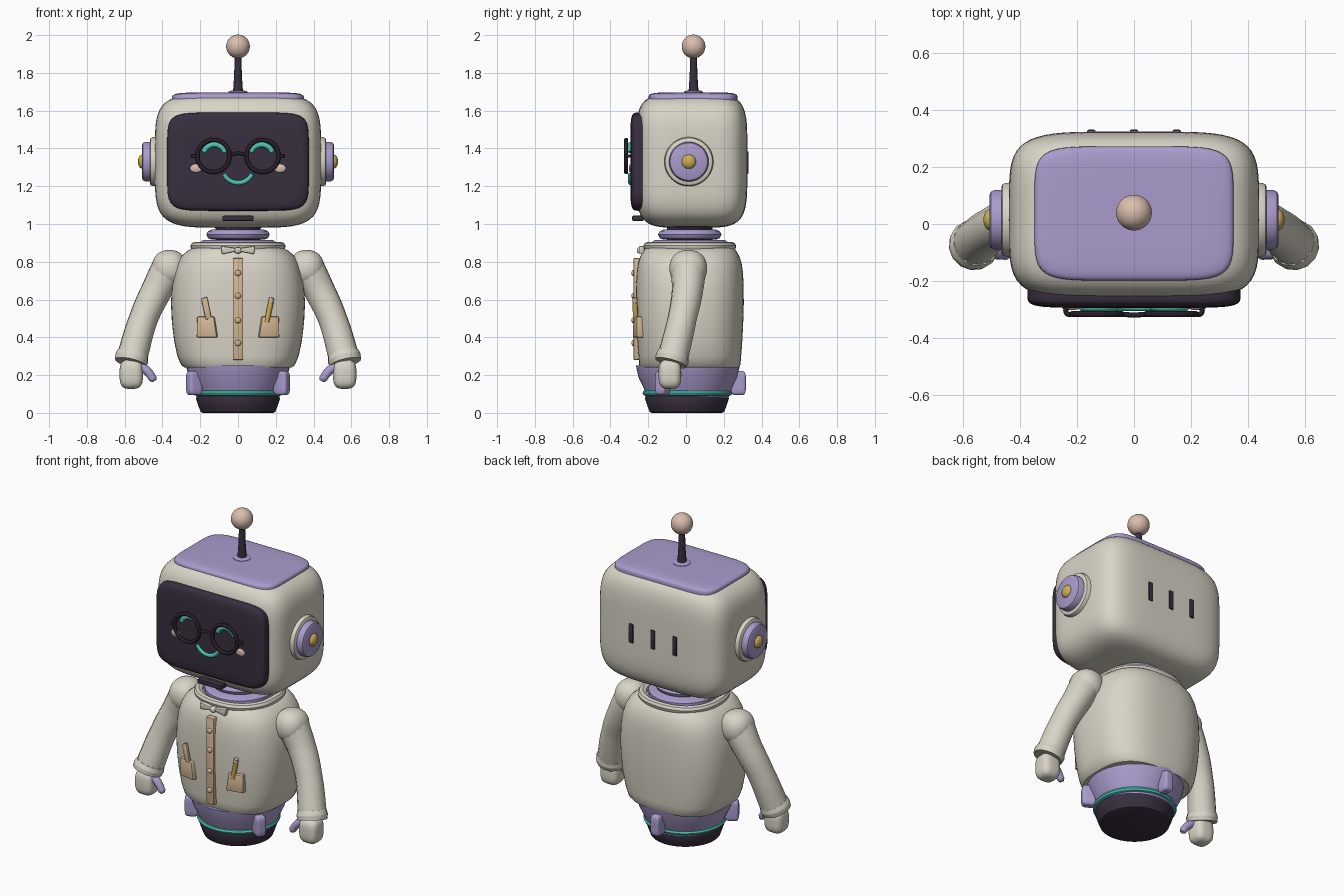
import bpy, bmesh
from math import sin, cos, pi, radians, copysign
from mathutils import Vector

if "Cube" in bpy.data.objects:
    bpy.data.objects.remove(bpy.data.objects["Cube"])


def material(name, *rgb):
    m = bpy.data.materials.new(name)
    m.use_nodes = True
    m.diffuse_color = (*rgb, 1)
    m.node_tree.nodes["Principled BSDF"].inputs["Base Color"].default_value = (*rgb, 1)
    return m


CREAM = material("warm cream", .70, .66, .57)
LILAC = material("lilac", .40, .33, .61)
DARK = material("dark plum", .04, .028, .05)
TEAL = material("teal", .08, .55, .47)
GOLD = material("gold", .60, .43, .09)
TAN = material("tan", .66, .48, .30)
PINK = material("pale pink", .70, .51, .42)
FRAME = material("frame black", .02, .014, .02)
made = []


def finish(name, bm, mat, loc=(0, 0, 0), rot=(0, 0, 0)):
    bmesh.ops.recalc_face_normals(bm, faces=bm.faces)
    mesh = bpy.data.meshes.new(name)
    bm.to_mesh(mesh)
    bm.free()
    mesh.materials.append(mat)
    obj = bpy.data.objects.new(name, mesh)
    obj.location, obj.rotation_euler = loc, rot
    bpy.context.collection.objects.link(obj)
    made.append(obj)
    return obj


def soft_box(name, loc, half, p, mat, cuts=10, rot=(0, 0, 0)):
    """Cube grid pushed onto a superellipsoid of power p."""
    bm = bmesh.new()
    bmesh.ops.create_cube(bm, size=2)
    bmesh.ops.subdivide_edges(bm, edges=bm.edges, cuts=cuts, use_grid_fill=True)
    for v in bm.verts:
        n = sum(abs(c) ** p for c in v.co) ** (1 / p)
        v.co = Vector(c / n * h for c, h in zip(v.co, half))
    return finish(name, bm, mat, loc, rot)


def loft(name, rings, mat, loc=(0, 0, 0), rot=(0, 0, 0), p=2, n=48):
    """Stack superelliptical rings of (height, x radius, y radius)."""
    bm = bmesh.new()
    loops = []
    for z, rx, ry in rings:
        loop = []
        for i in range(n):
            c, s = cos(2 * pi * i / n), sin(2 * pi * i / n)
            x, y = (copysign(abs(t) ** (2 / p), t) for t in (c, s))
            loop.append(bm.verts.new((rx * x, ry * y, z)))
        loops.append(loop)
    for a, b in zip(loops, loops[1:]):
        for i in range(n):
            j = (i + 1) % n
            bm.faces.new((a[i], a[j], b[j], b[i]))
    bm.faces.new(loops[0])
    bm.faces.new(loops[-1])
    return finish(name, bm, mat, loc, rot)


def lathe(name, profile, mat, loc=(0, 0, 0), rot=(0, 0, 0)):
    return loft(name, [(z, r, r) for z, r in profile], mat, loc, rot)


def tube(name, points, radii, mat, closed=False):
    """Smooth curve through the points, turned into a mesh."""
    cu = bpy.data.curves.new(name, "CURVE")
    cu.dimensions, cu.bevel_depth, cu.bevel_resolution = "3D", 1, 5
    cu.use_fill_caps, cu.resolution_u = True, 8
    sp = cu.splines.new("BEZIER")
    sp.use_cyclic_u = closed
    sp.bezier_points.add(len(points) - 1)
    for i, (bp, co) in enumerate(zip(sp.bezier_points, points)):
        bp.co = co
        bp.radius = radii[i] if isinstance(radii, (list, tuple)) else radii
        bp.handle_left_type = bp.handle_right_type = "AUTO"
    tmp = bpy.data.objects.new(name + "_path", cu)
    bpy.context.collection.objects.link(tmp)
    bpy.context.view_layer.update()
    bm = bmesh.new()
    bm.from_mesh(tmp.to_mesh())
    tmp.to_mesh_clear()
    bpy.data.objects.remove(tmp)
    bmesh.ops.remove_doubles(bm, verts=bm.verts, dist=.0001)
    return finish(name, bm, mat)


def arc(name, x, y, z, r, start, end, thick, mat):
    full = end - start >= 360
    n = 12
    steps = [radians(start + (end - start) * i / n) for i in range(n if full else n + 1)]
    return tube(name, [(x + r * cos(a), y, z + r * sin(a)) for a in steps], thick, mat, full)


def plate(name, outline, depth, loc, mat, turn=0, bevel=.006):
    """Front-facing outline given thickness and softened edges."""
    bm = bmesh.new()
    face = bm.faces.new([bm.verts.new((x, -depth / 2, z)) for x, z in outline])
    ext = bmesh.ops.extrude_face_region(bm, geom=[face])["geom"]
    bmesh.ops.translate(bm, vec=(0, depth, 0), verts=[g for g in ext if isinstance(g, bmesh.types.BMVert)])
    bmesh.ops.bevel(bm, geom=bm.edges[:], offset=bevel, segments=2, affect="EDGES", profile=.5)
    return finish(name, bm, mat, loc, (0, 0, turn))


def bar(name, w, h, depth, loc, mat, bevel=.006):
    return plate(name, [(-w, -h), (w, -h), (w, h), (-w, h)], depth, loc, mat, 0, bevel)


# Head, crown panel and face screen
soft_box("head", (0, .03, 1.335), (.44, .295, .355), 5, CREAM, 22)
soft_box("crown_panel", (0, .037, 1.65), (.35, .236, .047), 6, LILAC, 18)
soft_box("face_screen", (0, -.225, 1.33), (.375, .07, .26), 7, DARK, 18)
bar("chin_slot", .083, .014, .06, (0, -.255, 1.03), DARK)
for i in (-1, 0, 1):
    bar("back_vent", .015, .06, .04, (i * .15, .312, 1.325), DARK)

# Antenna
lathe("antenna_base", [(1.68, .055), (1.7, .05), (1.707, .035)], LILAC, (0, .04, 0))
lathe("antenna_rod", [(1.69, .027), (1.78, .021), (1.9, .017)], DARK, (0, .04, 0))
soft_box("antenna_ball", (0, .04, 1.94), (.063, .063, .063), 2, PINK)

# Ears, eyes, cheeks and spectacles
for side, s in (("left", 1), ("right", -1)):
    at, turn = (0, .015, 1.33), (0, s * pi / 2, 0)
    lathe(side + "_ear_flange", [(.38, .13), (.45, .13), (.462, .125), (.467, .115)], CREAM, at, turn)
    lathe(side + "_ear_disc", [(.44, .105), (.49, .105), (.503, .099), (.508, .088)], LILAC, at, turn)
    soft_box(side + "_ear_knob", (s * .505, .015, 1.33), (.025, .038, .038), 2, GOLD)
    arc(side + "_eye", s * .125, -.293, 1.36, .06, 20, 160, .014, TEAL)
    soft_box(side + "_cheek", (s * .222, -.294, 1.295), (.032, .009, .023), 2, PINK)
    arc(side + "_spectacle_rim", s * .13, -.317, 1.36, .085, 0, 360, .011, FRAME)
    tube(side + "_spectacle_hinge", [(s * .215, -.317, 1.36), (s * .236, -.315, 1.36),
                                     (s * .238, -.285, 1.36)], .009, FRAME)
tube("spectacle_bridge", [(-.046, -.317, 1.365), (0, -.32, 1.374), (.046, -.317, 1.365)], .009, FRAME)
arc("smile", 0, -.294, 1.3, .082, 205, 335, .012, TEAL)

# Neck
lathe("neck_post", [(.88, .12), (1.03, .12)], DARK, (0, .02, 0))
lathe("neck_ring", [(.918, .14), (.925, .158), (.945, .168), (.962, .158), (.97, .14)], LILAC, (0, .02, 0))
lathe("shoulder_disc", [(.85, .2), (.905, .2), (.915, .185)], LILAC, (0, .02, 0))

# Coat with its rolled collar
loft("coat", [(.24, .285, .258), (.255, .302, .268), (.3, .321, .272), (.38, .338, .278),
              (.48, .35, .283), (.58, .355, .286), (.67, .35, .285), (.74, .338, .282),
              (.79, .322, .275), (.83, .3, .262), (.86, .265, .245), (.875, .235, .23)],
     CREAM, (0, .02, 0), p=2.7, n=64)
loft("collar", [(.855, .238, .232), (.868, .249, .242), (.885, .252, .246), (.9, .243, .238),
                (.905, .225, .22), (.895, .205, .2), (.86, .2, .195)], CREAM, (0, .02, 0), p=2.3)

# Button strip, bow and pockets
bar("button_strip", .027, .27, .05, (0, -.253, .55), TAN)
for z in (.37, .49, .62, .74):
    soft_box("button", (0, -.279, z), (.016, .01, .016), 2, TAN, 5)
soft_box("bow_knot", (0, -.24, .86), (.018, .02, .016), 3, CREAM, 5)
for s in (1, -1):
    plate("bow_wing", [(s * .012, -.008), (s * .085, -.022), (s * .09, .022), (s * .012, .01)],
          .03, (0, -.235, .862), CREAM)
    plate("pocket", [(-.055, -.055), (.055, -.055), (.045 + s * .007, .055), (-.045 + s * .007, .055)],
          .05, (s * .161, -.247, .455), TAN, s * .2)
plate("pocket_tool", [(-.017, 0), (.017, 0), (-.008, .12), (-.04, .11)], .018, (-.155, -.268, .495), TAN)
tube("pencil", [(.152, -.266, .48), (.174, -.27, .585)], .014, GOLD)
tube("pencil_end", [(.174, -.27, .585), (.178, -.271, .61)], .0135, PINK)

# Arms, cuffs, hands and thumbs
for side, s in (("left", 1), ("right", -1)):
    soft_box(side + "_shoulder", (s * .363, .012, .765), (.094, .1, .098), 2.2, CREAM)
    tube(side + "_sleeve", [(s * .363, .012, .77), (s * .43, .008, .65), (s * .5, -.02, .5), (s * .562, -.07, .29)],
         [.095, .083, .077, .082], CREAM)
    tube(side + "_cuff", [(s * .555, -.066, .315), (s * .562, -.073, .29), (s * .568, -.08, .265)],
         [.083, .09, .086], CREAM)
    soft_box(side + "_hand", (s * .565, -.085, .205), (.062, .06, .078), 3.2, CREAM)
    tube(side + "_thumb", [(s * .52, -.095, .245), (s * .485, -.1, .225), (s * .45, -.105, .18), (s * .443, -.105, .168)],
         [.024, .024, .021, .012], LILAC)

# Hips, glowing ring, foot and three fins
lathe("hips", [(.08, .215), (.13, .233), (.19, .262), (.25, .275)], LILAC, (0, .01, 0))
lathe("hip_ring", [(.088, .215), (.094, .232), (.105, .237), (.116, .232), (.122, .215)], TEAL, (0, .007, 0))
lathe("foot", [(0, .185), (.005, .197), (.03, .207), (.075, .222), (.092, .218)], DARK, (0, .005, 0))
for deg in (90, 210, 330):
    a = radians(deg)
    soft_box("hip_fin", (.267 * cos(a), .01 + .267 * sin(a), .158), (.04, .03, .064), 5, LILAC,
             rot=(0, 0, a))

# Smooth shading with crisp edges
bpy.ops.object.select_all(action="DESELECT")
for obj in made:
    obj.select_set(True)
bpy.context.view_layer.objects.active = made[0]
bpy.ops.object.shade_smooth_by_angle(angle=radians(40))
